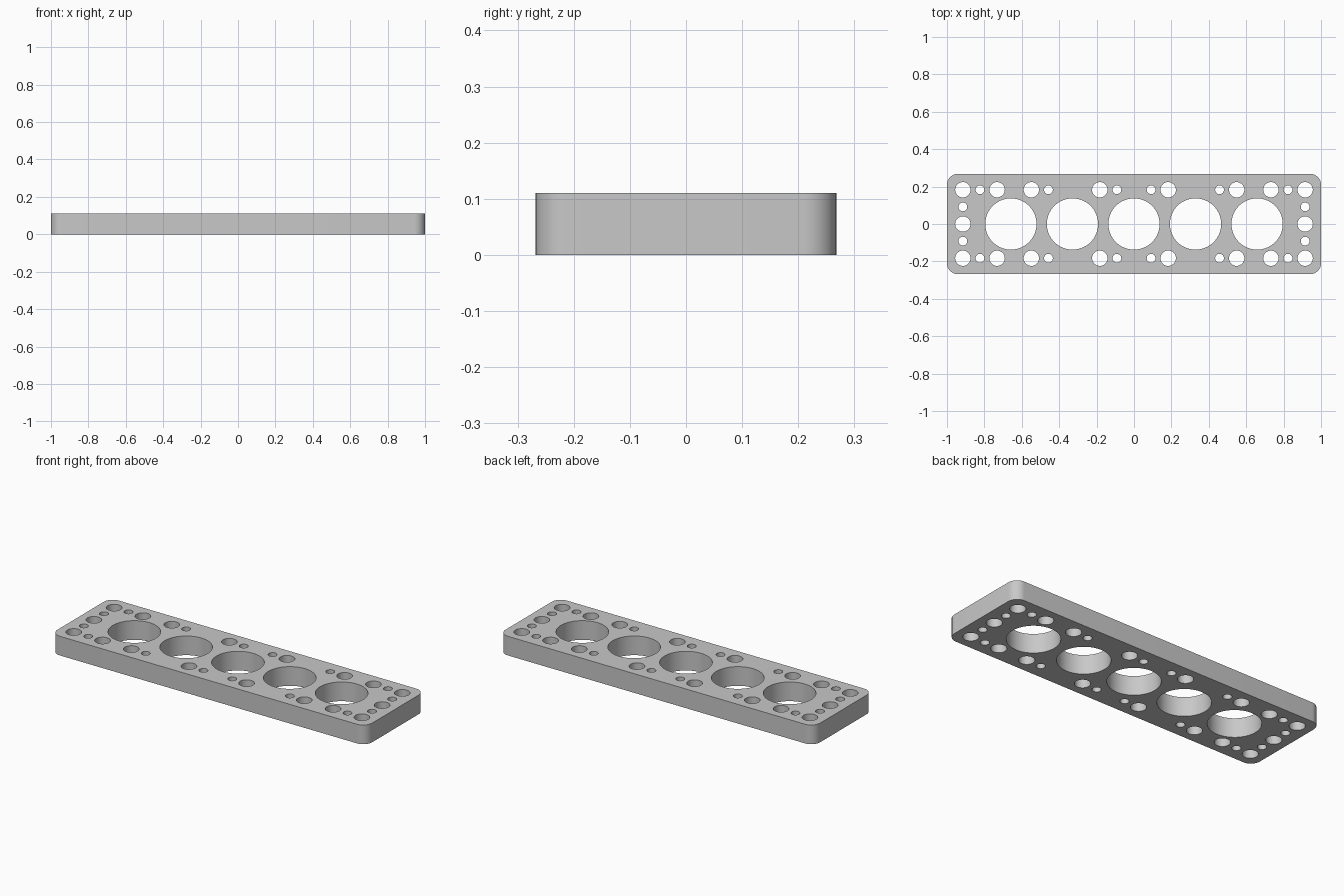
import bpy
import bmesh
import math
from mathutils import Matrix, Vector

cube = bpy.data.objects.get("Cube")
if cube:
    bpy.data.objects.remove(cube, do_unlink=True)

LENGTH, DEPTH, HEIGHT = 2.0, 0.536, 0.11
CORNER = 0.058
PITCH = 0.0915               # spacing grid shared by the small holes
BORE, BOLT, PIN = 0.137, 0.041, 0.0235

metal = bpy.data.materials.new("plain grey")
metal.use_nodes = True
grey = (0.58, 0.58, 0.58, 1)
metal.diffuse_color = grey
metal.node_tree.nodes["Principled BSDF"].inputs["Base Color"].default_value = grey


def make_object(name, bm):
    mesh = bpy.data.meshes.new(name)
    bm.to_mesh(mesh)
    bm.free()
    obj = bpy.data.objects.new(name, mesh)
    bpy.context.collection.objects.link(obj)
    return obj


# Plate with rounded vertical corners
bm = bmesh.new()
bmesh.ops.create_cube(bm, size=1)
bmesh.ops.scale(bm, vec=Vector((LENGTH, DEPTH, HEIGHT)), verts=bm.verts)
bmesh.ops.translate(bm, vec=Vector((0, 0, HEIGHT / 2)), verts=bm.verts)
uprights = [e for e in bm.edges
            if abs(e.verts[0].co.z - e.verts[1].co.z) > HEIGHT / 2]
bmesh.ops.bevel(bm, geom=uprights, offset=CORNER, segments=12,
                profile=0.5, affect='EDGES')
plate = make_object("plate", bm)
plate.data.materials.append(metal)

# Hole layout: five bores, then bolt and pin holes mirrored about both axes
holes = [(i * 0.329, 0, BORE) for i in range(-2, 3)]
for sx in (-1, 1):
    end = sx * 10 * PITCH
    holes.append((end, 0, BOLT))
    for sy in (-1, 1):
        row = sy * 2 * PITCH
        holes += [(sx * n * PITCH, row, BOLT) for n in (2, 6, 8, 10)]
        holes += [(sx * n * PITCH, row, PIN) for n in (1, 5, 9)]
        holes.append((end, sy * PITCH, PIN))

# Hole cutters in one mesh
bm = bmesh.new()
for x, y, radius in holes:
    bmesh.ops.create_cone(bm, cap_ends=True, segments=64 if radius == BORE else 32,
                          radius1=radius, radius2=radius, depth=HEIGHT * 3,
                          matrix=Matrix.Translation((x, y, HEIGHT / 2)))
cutter = make_object("hole_cutter", bm)
cutter.hide_render = True

# Cut the holes and finish the shading
cut = plate.modifiers.new("holes", 'BOOLEAN')
cut.operation = 'DIFFERENCE'
cut.solver = 'EXACT'
cut.object = cutter
bpy.ops.object.select_all(action='DESELECT')
plate.select_set(True)
bpy.context.view_layer.objects.active = plate
bpy.ops.object.modifier_apply(modifier=cut.name)
bpy.data.objects.remove(cutter, do_unlink=True)
bpy.ops.object.shade_smooth_by_angle(angle=math.radians(30))
